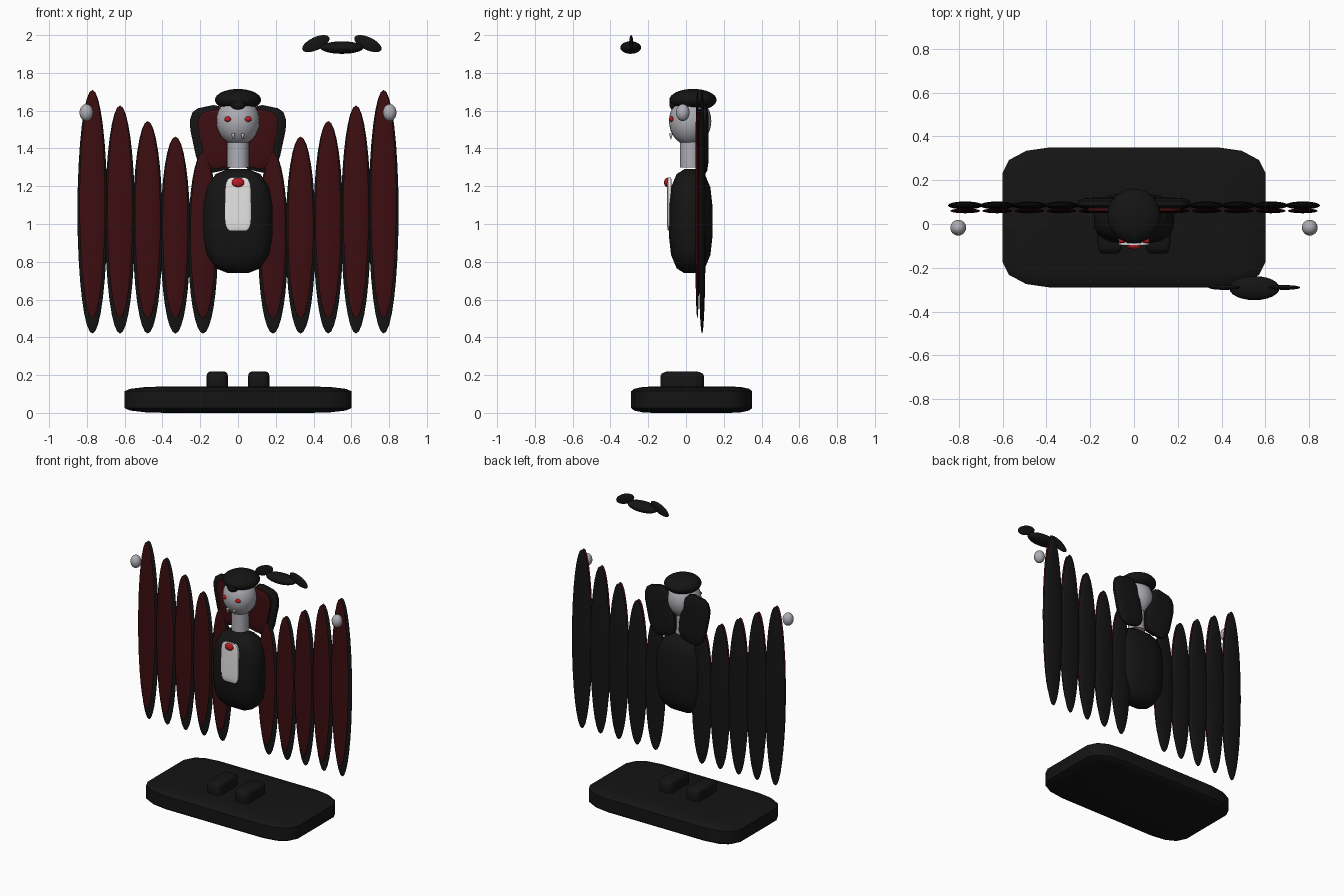
import bpy, bmesh, math
from mathutils import Matrix

cube = bpy.data.objects.get("Cube")
if cube:
    bpy.data.objects.remove(cube, do_unlink=True)


def material(name, rgb):
    m = bpy.data.materials.new(name)
    m.use_nodes = True
    color = (*rgb, 1)
    m.diffuse_color = color
    m.node_tree.nodes["Principled BSDF"].inputs["Base Color"].default_value = color
    return m


BLACK = material("black", (0.007, 0.007, 0.007))
LINING = material("dark_red", (0.045, 0.004, 0.005))
SKIN = material("pale_grey", (0.42, 0.42, 0.46))
WHITE = material("white", (0.8, 0.79, 0.78))
RED = material("bright_red", (0.5, 0.01, 0.015))


def finish(name, bm, mat, center, size, tilt):
    """Scale, tilt about y (degrees), place and smooth a unit mesh."""
    m = (Matrix.Translation(center) @ Matrix.Rotation(math.radians(tilt), 4, 'Y')
         @ Matrix.Diagonal((*size, 1)))
    bm.transform(m)
    bmesh.ops.recalc_face_normals(bm, faces=bm.faces)
    mesh = bpy.data.meshes.new(name)
    bm.to_mesh(mesh)
    bm.free()
    mesh.materials.append(mat)
    ob = bpy.data.objects.new(name, mesh)
    bpy.context.collection.objects.link(ob)
    bpy.ops.object.select_all(action='DESELECT')
    ob.select_set(True)
    bpy.context.view_layer.objects.active = ob
    bpy.ops.object.shade_smooth_by_angle(angle=math.radians(40))
    return ob


def ball(name, mat, center, radii, tilt=0):
    bm = bmesh.new()
    bmesh.ops.create_uvsphere(bm, u_segments=24, v_segments=16, radius=1)
    return finish(name, bm, mat, center, radii, tilt)


def pad(name, mat, center, size, rounding, tilt=0):
    """Box whose rounding is a fraction of each dimension."""
    bm = bmesh.new()
    bmesh.ops.create_cube(bm, size=1)
    bmesh.ops.bevel(bm, geom=bm.edges[:], offset=rounding, segments=3,
                    profile=0.5, affect='EDGES')
    return finish(name, bm, mat, center, size, tilt)


def cone(name, mat, center, r_bottom, r_top, height):
    bm = bmesh.new()
    bmesh.ops.create_cone(bm, cap_ends=True, segments=20, radius1=r_bottom,
                          radius2=r_top, depth=height)
    return finish(name, bm, mat, center, (1, 1, 1), 0)


# Base, body and head
pad("base", BLACK, (0, 0.03, 0.07), (1.2, 0.64, 0.14), 0.18)
pad("torso", BLACK, (0, 0.025, 1.015), (0.365, 0.23, 0.55), 0.35)
pad("shirt_front", WHITE, (0, -0.088, 1.105), (0.135, 0.025, 0.28), 0.2)
ball("brooch", RED, (0, -0.1, 1.22), (0.033, 0.016, 0.025))
cone("neck", SKIN, (0, 0.025, 1.375), 0.057, 0.057, 0.15)
ball("head", SKIN, (0, 0.022, 1.545), (0.115, 0.112, 0.13))
ball("hair", BLACK, (0, 0.037, 1.657), (0.122, 0.125, 0.058))
ball("hair_peak", BLACK, (0, -0.06, 1.635), (0.04, 0.028, 0.035))

# Paired parts
for side, s in (("left", 1), ("right", -1)):
    pad(side + "_foot", BLACK, (s * 0.11, -0.02, 0.16), (0.112, 0.23, 0.12), 0.2)
    ball(side + "_eye", RED, (s * 0.053, -0.076, 1.555), (0.019, 0.012, 0.014))
    cone(side + "_fang", WHITE, (s * 0.025, -0.08, 1.464), 0.001, 0.011, 0.032)
    ball(side + "_hand", SKIN, (s * 0.803, -0.017, 1.59), (0.036, 0.036, 0.045))

    # High collar with red lining
    pad(side + "_collar", BLACK, (s * 0.135, 0.095, 1.45), (0.21, 0.05, 0.35), 0.3, s * 12)
    pad(side + "_collar_lining", LINING, (s * 0.11, 0.066, 1.45), (0.18, 0.03, 0.31), 0.3, s * 12)

    # Cape folds grow taller toward the hands
    for i in range(5):
        x = s * (0.185 + 0.1465 * i)
        top = 1.38 + 0.0825 * i
        for part, mat, y, low, width, depth in (
                ("cape_fold", BLACK, 0.085, 0.42, 0.079, 0.018),
                ("cape_lining", LINING, 0.06, 0.5, 0.068, 0.011)):
            ball(f"{side}_{part}_{i + 1}", mat, (x, y, (top + low) / 2),
                 (width, depth, (top - low) / 2))

    # Wings of the flying bat
    ball(side + "_bat_wing", BLACK, (0.55 + s * 0.138, -0.29, 1.955),
         (0.078, 0.011, 0.034), s * 25)

ball("bat_body", BLACK, (0.55, -0.293, 1.934), (0.115, 0.055, 0.033))
